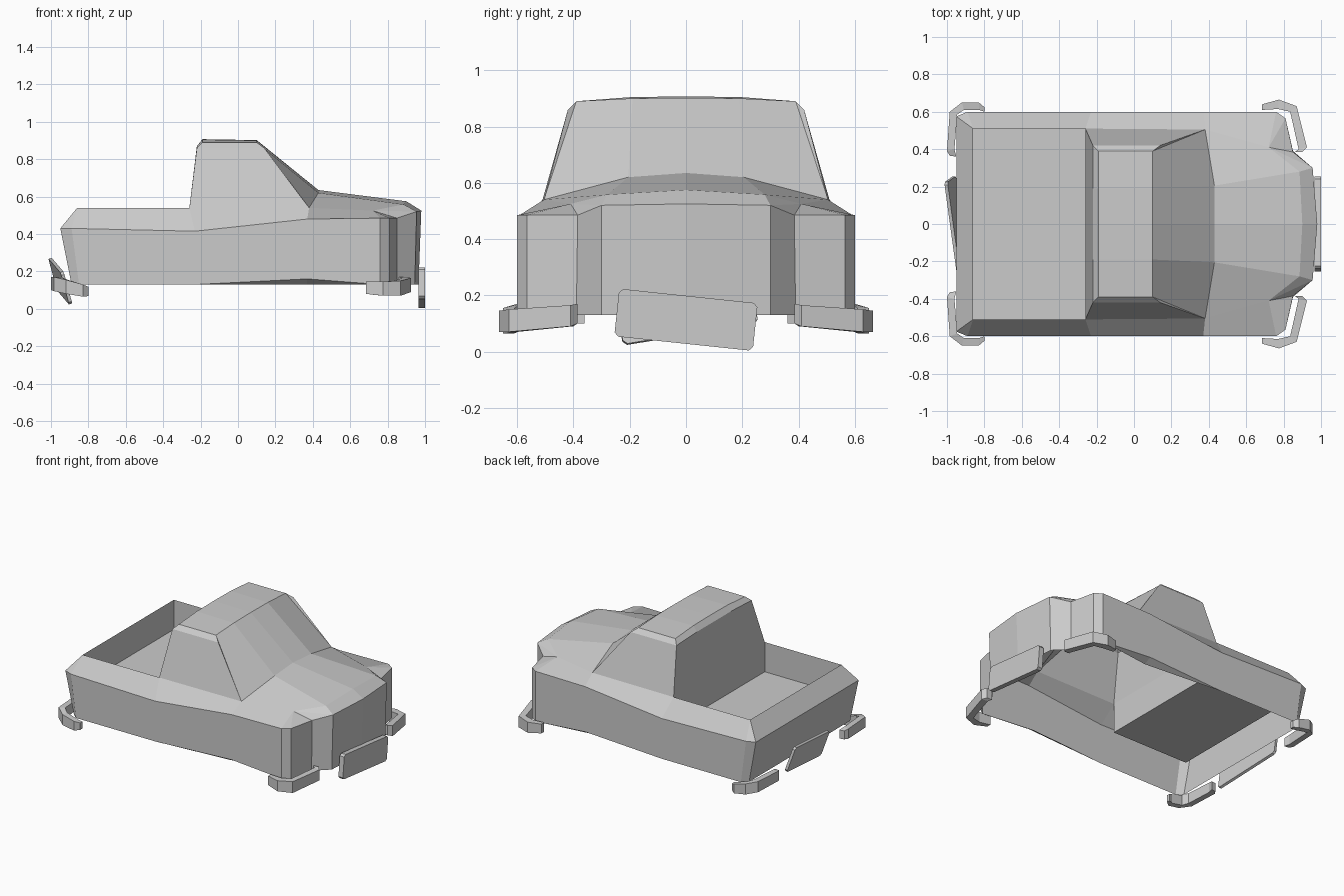
import bpy, bmesh
from mathutils import Vector

if "Cube" in bpy.data.objects:
    bpy.data.objects.remove(bpy.data.objects["Cube"])


def mirror(ob, weld=True):
    m = ob.modifiers.new("mirror", 'MIRROR')
    m.use_axis = (False, True, False)
    m.use_mirror_merge = weld
    m.merge_threshold = 0.001


def finish(name, bm):
    bmesh.ops.recalc_face_normals(bm, faces=bm.faces)
    me = bpy.data.meshes.new(name)
    bm.to_mesh(me)
    bm.free()
    ob = bpy.data.objects.new(name, me)
    bpy.context.collection.objects.link(ob)
    return ob


def sheet(name, *rows):
    """Skin neighbouring rows of points; repeated points give triangles."""
    bm = bmesh.new()
    cache = {}

    def vert(p):
        if p not in cache:
            cache[p] = bm.verts.new(p)
        return cache[p]

    for a, b in zip(rows, rows[1:]):
        for i in range(len(a) - 1):
            quad = list(dict.fromkeys((a[i], a[i + 1], b[i + 1], b[i])))
            if len(quad) > 2:
                bm.faces.new([vert(p) for p in quad])
    ob = finish(name, bm)
    mirror(ob)
    return ob


# Outer wall, tail to nose: lower edge and shoulder line (half, y >= 0)
low = [(-.89, 0, .13), (-.89, .565, .13), (-.85, .6, .13), (-.23, .6, .13), (.37, .6, .16),
       (.76, .6, .13), (.81, .565, .13), (.85, .39, .13), (.945, .3, .13), (.965, 0, .13)]
top = [(-.95, 0, .43), (-.95, .575, .43), (-.89, .6, .43), (-.23, .6, .415), (.37, .6, .48),
       (.76, .6, .485), (.81, .565, .485), (.85, .385, .485), (.955, .3, .52), (.98, 0, .525)]
sheet("outer_wall", low, top)
sheet("sill_lip", low[3:6], [low[3], (.37, .55, .13), low[5]])

# Key points of bed rim, bonnet and cab
rim_tail0, rim_tail = (-.86, 0, .54), (-.86, .51, .54)
rim_cab, cab_front = (-.26, .51, .54), (.38, .505, .54)
cowl, cowl0 = (.43, .205, .62), (.43, 0, .635)
lamp = (.72, .41, .525)

# Shoulder sloping up to the rim, and front wing
sheet("shoulder", top[:9],
      [rim_tail0, rim_tail, rim_tail, rim_cab, cab_front, lamp, lamp, lamp, lamp])

# Bonnet with nose lip
sheet("bonnet", [cab_front, cowl, cowl0],
      [lamp, (.885, .28, .558), (.9, 0, .575)],
      [top[8], top[8], top[9]])

# Cargo bed: tail wall, floor and side wall
floor = [(x, y, .33) for x, y in ((-.86, 0), (-.86, .51), (-.26, .51), (-.26, 0))]
sheet("bed_walls", [rim_tail0, rim_tail, rim_cab], floor[:3])
sheet("bed_floor", [floor[0], floor[1]], [floor[3], floor[2]])

# Cab: side and roof, windscreen, rear wall
back = [rim_cab, (-.22, .42, .86), (-.19, .39, .89), (-.19, .19, .905), (-.19, 0, .907)]
front = [cab_front, (.14, .42, .86), (.10, .39, .89), (.10, .19, .9), (.10, 0, .902)]
sheet("cab_roof", back, front)
sheet("windscreen", front[1:], [cab_front, cab_front, cowl, cowl0])
sheet("cab_rear", back[2:], [back[1], (-.22, .19, .87), (-.22, 0, .87)],
      [rim_cab, (-.26, .19, .54), (-.26, 0, .54)],
      [floor[2], (-.26, .19, .33), floor[3]])


def bumper(name, path):
    """Bent bar: each step is outer x, y, inner x, y, lower z, height."""
    bm = bmesh.new()
    rings = []
    for ox, oy, ix, iy, z, h in path:
        rings.append([bm.verts.new(p) for p in
                      ((ox, oy, z), (ox, oy, z + h), (ix, iy, z + h), (ix, iy, z))])
    for a, b in zip(rings, rings[1:]):
        for i in range(4):
            j = (i + 1) % 4
            bm.faces.new((a[i], a[j], b[j], b[i]))
    bm.faces.new(rings[0])
    bm.faces.new(rings[-1])
    mirror(finish(name, bm), False)


# Corner bumpers
bumper("front_bumper", [(.685, .64, .685, .61, .08, .065), (.775, .665, .77, .615, .07, .075),
                        (.87, .63, .835, .6, .07, .08), (.925, .41, .88, .4, .09, .075),
                        (.9, .385, .86, .385, .1, .07)])
bumper("rear_bumper", [(-.8, .625, -.8, .6, .068, .05), (-.83, .65, -.83, .61, .065, .065),
                       (-.92, .65, -.91, .61, .08, .075), (-.985, .6, -.945, .585, .095, .075),
                       (-1, .39, -.96, .4, .1, .07), (-.985, .365, -.95, .36, .1, .06)])


def plate(name, size, loc, rot):
    bm = bmesh.new()
    bmesh.ops.create_cube(bm, size=1)
    bmesh.ops.scale(bm, vec=Vector(size), verts=bm.verts)
    edges = [e for e in bm.edges if abs(e.verts[0].co.x - e.verts[1].co.x) > .005]
    bmesh.ops.bevel(bm, geom=edges, offset=.014, segments=1, affect='EDGES')
    ob = finish(name, bm)
    ob.location, ob.rotation_euler = loc, rot


# Tilted registration plates
plate("front_plate", (.035, .495, .17), (.982, 0, .113), (-.105, 0, 0))
plate("rear_plate", (.018, .49, .18), (-.95, 0, .148), (.165, -.28, .09))
